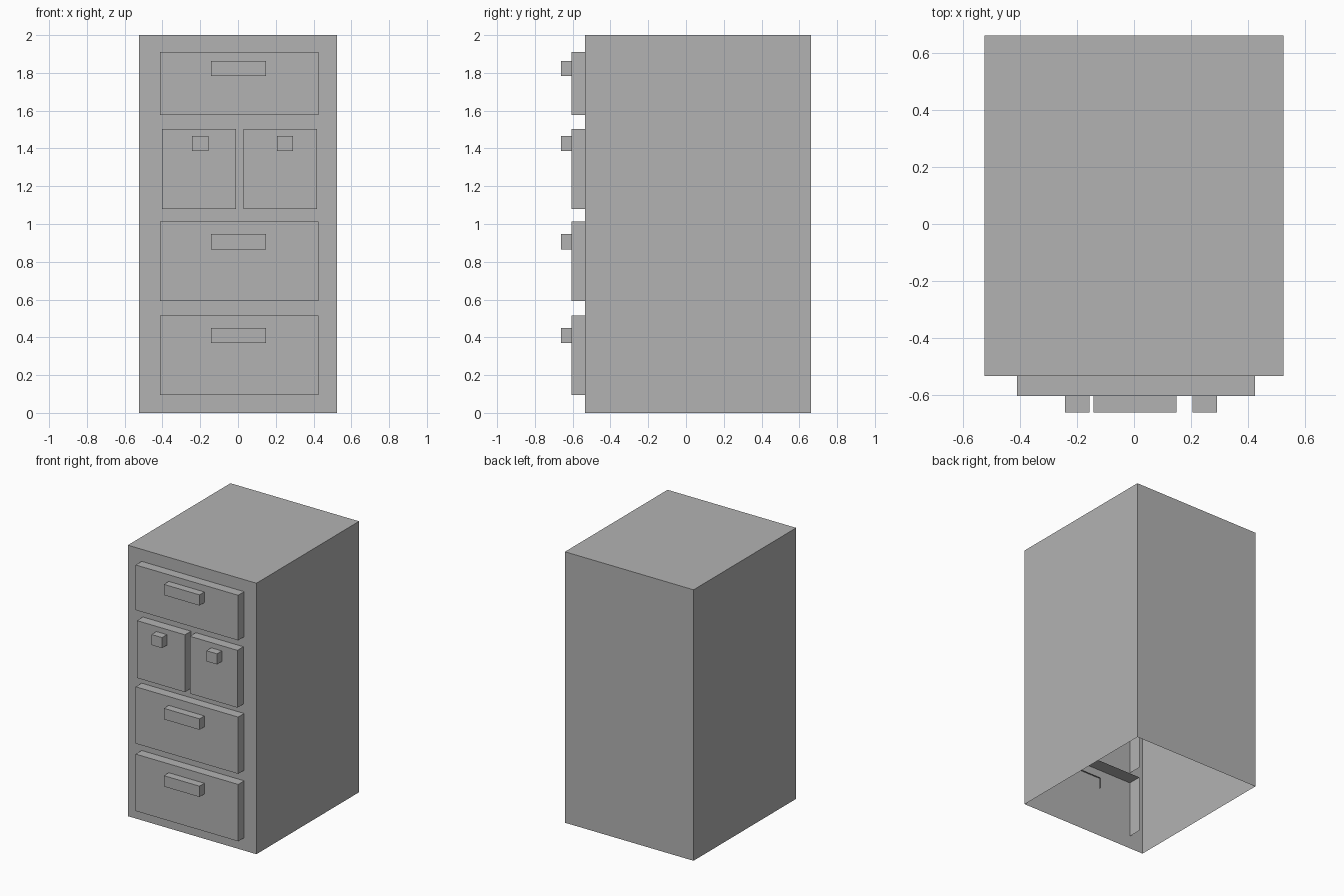
import bpy
import bmesh

default = bpy.data.objects.get("Cube")
if default:
    bpy.data.objects.remove(default, do_unlink=True)

# One flat grey for the whole cabinet
grey = bpy.data.materials.new("cabinet grey")
grey.use_nodes = True
colour = (0.45, 0.45, 0.45, 1)
grey.diffuse_color = colour
grey.node_tree.nodes["Principled BSDF"].inputs["Base Color"].default_value = colour


def box(name, x, y, z, open_back=False):
    """Box between (min, max) ranges, open underneath and optionally behind."""
    bm = bmesh.new()
    bmesh.ops.create_cube(bm, size=1)
    bm.normal_update()
    hidden = [f for f in bm.faces
              if f.normal.z < -0.5 or (open_back and f.normal.y > 0.5)]
    bmesh.ops.delete(bm, geom=hidden, context="FACES")
    for v in bm.verts:
        for axis, (low, high) in enumerate((x, y, z)):
            v.co[axis] = low if v.co[axis] < 0 else high
    mesh = bpy.data.meshes.new(name)
    bm.to_mesh(mesh)
    bm.free()
    mesh.materials.append(grey)
    obj = bpy.data.objects.new(name, mesh)
    bpy.context.collection.objects.link(obj)


# Carcass shell, open underneath
box("cabinet_body", (-0.525, 0.525), (-0.535, 0.662), (0, 2))

# Drawer fronts and their pulls: name, x range, z range, pull x, pull z
wide, wide_pull = (-0.412, 0.425), (-0.142, 0.149)
fronts = [
    ("top_drawer", wide, (1.578, 1.911), wide_pull, (1.783, 1.862)),
    ("right_small_drawer", (-0.402, -0.01), (1.08, 1.503), (-0.243, -0.157), (1.387, 1.465)),
    ("left_small_drawer", (0.03, 0.419), (1.08, 1.503), (0.206, 0.292), (1.387, 1.465)),
    ("middle_drawer", wide, (0.593, 1.012), wide_pull, (0.866, 0.947)),
    ("bottom_drawer", wide, (0.095, 0.515), wide_pull, (0.37, 0.45)),
]
for name, x, z, pull_x, pull_z in fronts:
    box(name, x, (-0.605, -0.435), z, open_back=True)
    box(name + "_pull", pull_x, (-0.662, -0.525), pull_z, open_back=True)
